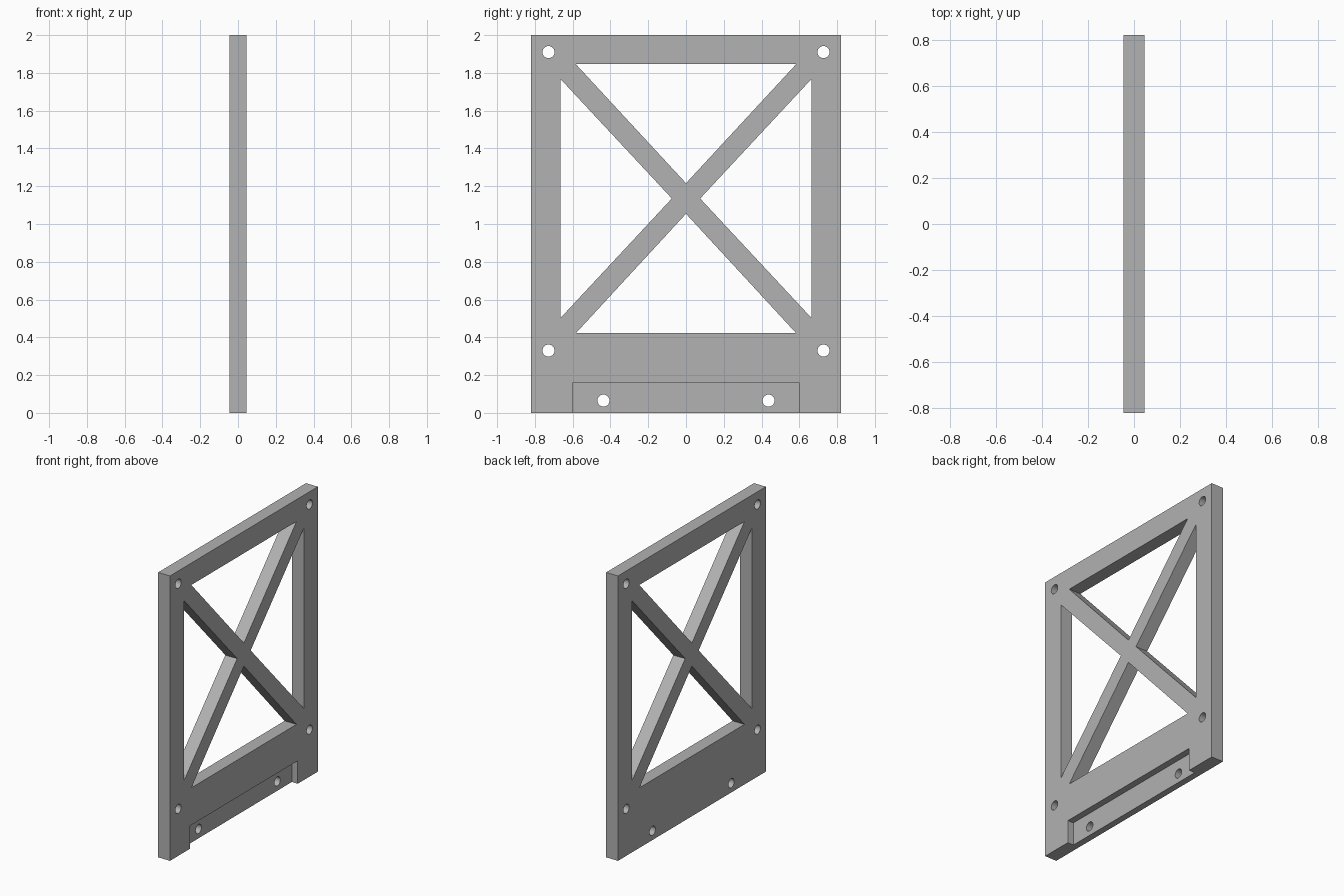
import bpy
import bmesh
from math import cos, sin, tau, radians

if "Cube" in bpy.data.objects:
    bpy.data.objects.remove(bpy.data.objects["Cube"], do_unlink=True)

HALF_X, HALF_Y, HEIGHT = 0.046, 0.82, 2.0
HOLE_RADIUS = 0.032

grey = bpy.data.materials.new("mid grey")
grey.use_nodes = True
colour = (0.445, 0.445, 0.445, 1)
grey.diffuse_color = colour
grey.node_tree.nodes["Principled BSDF"].inputs["Base Color"].default_value = colour


def prism(bm, outline, x0, x1):
    """Extrude a (y, z) outline along x."""
    face = bm.faces.new([bm.verts.new((x0, y, z)) for y, z in outline])
    moved = bmesh.ops.extrude_face_region(bm, geom=[face])["geom"]
    verts = [v for v in moved if isinstance(v, bmesh.types.BMVert)]
    bmesh.ops.translate(bm, vec=(x1 - x0, 0, 0), verts=verts)


def rect(y, z0, z1):
    return [(-y, z0), (y, z0), (y, z1), (-y, z1)]


def circle(y, z, sides=32):
    return [(y + HOLE_RADIUS * cos(tau * i / sides),
             z + HOLE_RADIUS * sin(tau * i / sides)) for i in range(sides)]


def build(name, outlines, x0, x1):
    bm = bmesh.new()
    for outline in outlines:
        prism(bm, outline, x0, x1)
    bmesh.ops.recalc_face_normals(bm, faces=bm.faces)
    mesh = bpy.data.meshes.new(name)
    bm.to_mesh(mesh)
    bm.free()
    mesh.materials.append(grey)
    obj = bpy.data.objects.new(name, mesh)
    bpy.context.collection.objects.link(obj)
    return obj


# Solid panel
panel = build("braced_panel", [rect(HALF_Y, 0, HEIGHT)], -HALF_X, HALF_X)

# Four triangular windows that leave the crossed braces
low, high, mid = 0.422, 1.846, 1.135
windows = [
    [(-0.583, high), (0.583, high), (0, mid + 0.081)],
    [(-0.583, low), (0.583, low), (0, mid - 0.081)],
]
for side in (-1, 1):
    windows.append([(side * 0.664, mid - 0.632), (side * 0.664, mid + 0.632),
                    (side * 0.075, mid)])

# Corner and foot bolt holes
holes = [circle(side * y, z) for side in (-1, 1)
         for y, z in ((0.728, 1.91), (0.728, 0.33), (0.437, 0.065))]

cutters = [
    build("recess_cutter", [rect(0.597, -0.1, 0.161)], 0, 0.2),
    build("opening_cutter", windows + holes, -0.2, 0.2),
]

# Cut the half-depth foot recess, then the openings
bpy.ops.object.select_all(action="DESELECT")
bpy.context.view_layer.objects.active = panel
panel.select_set(True)
for cutter in cutters:
    cutter.hide_render = True
    cut = panel.modifiers.new(cutter.name, "BOOLEAN")
    cut.operation = "DIFFERENCE"
    cut.solver = "EXACT"
    cut.object = cutter
    bpy.ops.object.modifier_apply(modifier=cut.name)
    bpy.data.objects.remove(cutter, do_unlink=True)

bpy.ops.object.shade_smooth_by_angle(angle=radians(30))
